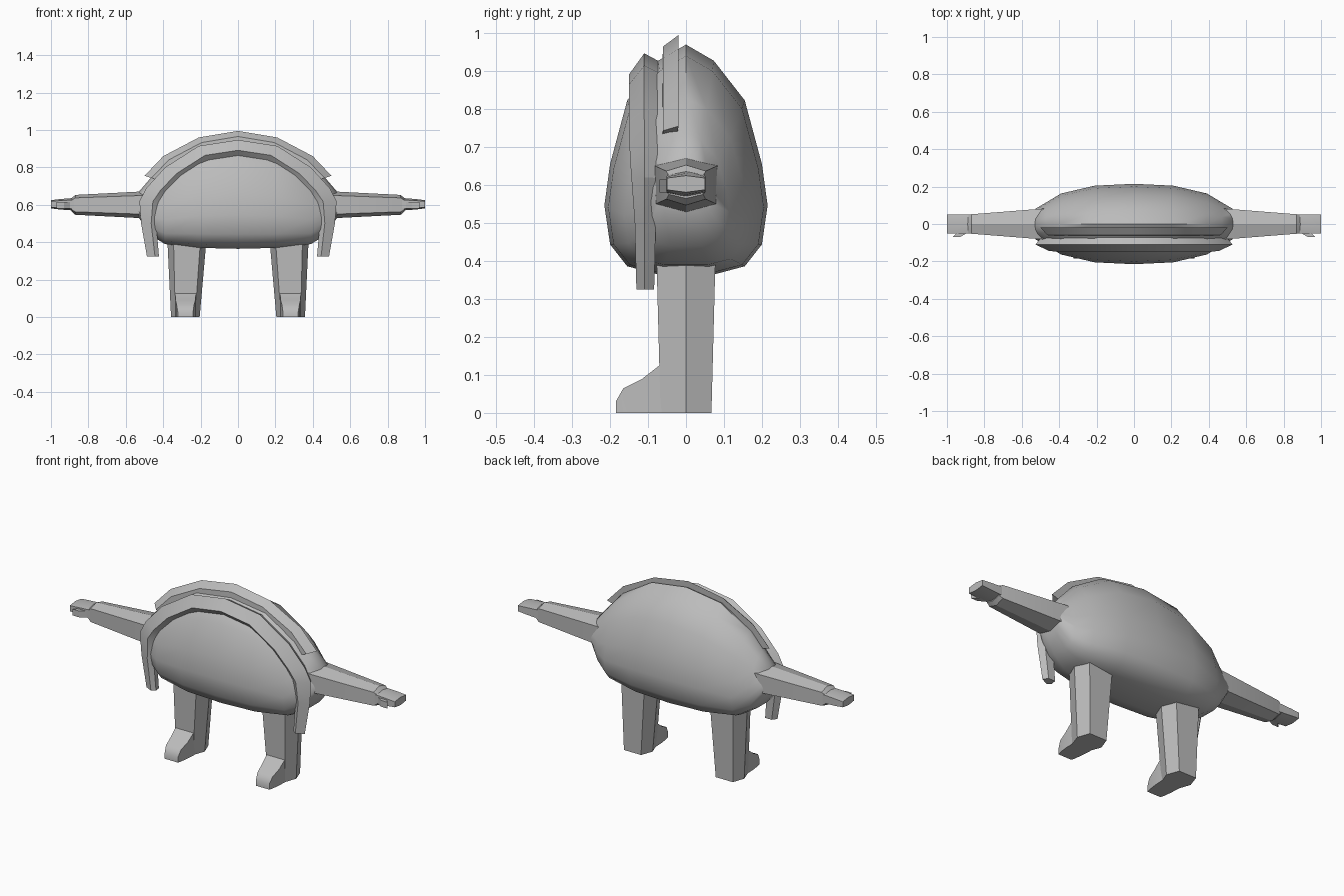
import bpy, bmesh, math

if "Cube" in bpy.data.objects:
    bpy.data.objects.remove(bpy.data.objects["Cube"], do_unlink=True)

COLOR = (0.5, 0.5, 0.5, 1)
grey = bpy.data.materials.new("plain grey")
grey.use_nodes = True
grey.diffuse_color = COLOR
grey.node_tree.nodes["Principled BSDF"].inputs["Base Color"].default_value = COLOR


def loft(name, rings, angle=25):
    """Skin a list of equal-length closed rings and cap both ends."""
    bm = bmesh.new()
    loops = [[bm.verts.new(p) for p in ring] for ring in rings]
    n = len(loops[0])
    for a, b in zip(loops, loops[1:]):
        for i in range(n):
            j = (i + 1) % n
            bm.faces.new((a[i], a[j], b[j], b[i]))
    bm.faces.new(loops[0])
    bm.faces.new(loops[-1])
    bmesh.ops.recalc_face_normals(bm, faces=bm.faces)
    mesh = bpy.data.meshes.new(name)
    bm.to_mesh(mesh)
    bm.free()
    mesh.materials.append(grey)
    obj = bpy.data.objects.new(name, mesh)
    bpy.context.collection.objects.link(obj)
    bpy.ops.object.select_all(action="DESELECT")
    obj.select_set(True)
    bpy.context.view_layer.objects.active = obj
    bpy.ops.object.shade_smooth_by_angle(angle=math.radians(angle))
    return obj


def both_ways(stations):
    """Mirror a half path, starting at the centre, into a full one."""
    return [(-s[0], *s[1:]) for s in reversed(stations[1:])] + stations


# Body: an egg section scaled along x (x, half depth, bottom, top)
half_egg = [(0, 1), (.34, .93), (.72, .757), (.93, .48), (1, .30),
            (.93, .13), (.72, .035), (.35, 0)]
egg = half_egg + [(0, 0)] + [(-y, z) for y, z in reversed(half_egg[1:])]
stations = both_ways([(0, .215, .365, .97), (.21, .205, .37, .94),
                      (.39, .163, .39, .83), (.47, .115, .44, .74),
                      (.53, .08, .53, .67)])
loft("body", [[(x, d * y, lo + (hi - lo) * z) for y, z in egg]
              for x, d, lo, hi in stations], 50)


def band(name, path, section, mid_y):
    """Arched strip; section holds (y, scale), path holds (x, z, thickness)."""
    base = .6
    rings = []
    for x, z, k in both_ways(path):
        ring = []
        for y, s in section:
            s = 1 - (1 - s) * k
            height = base + (z - base) * s if z > base else z
            ring.append((x * s, mid_y + (y - mid_y) * k, height))
        rings.append(ring)
    loft(name, rings)


# Crest on top and the fringe that hangs down both sides
band("crest", [(0, .995, 1), (.21, .96, 1), (.4, .86, 1), (.5, .755, 1)],
     [(-.02, 1), (-.06, .925), (-.062, .84), (-.022, .84)], -.04)
band("fringe", [(0, .947, 1), (.21, .915, 1), (.39, .80, 1), (.49, .69, .95),
                (.527, .62, .85), (.518, .5, .65), (.487, .325, .55)],
     [(-.11, 1), (-.065, .93), (-.065, .78), (-.125, .76), (-.15, .84)], -.107)


def hexagon(y, z):
    return [(0, z), (y, z * .7), (y, -z * .7), (0, -z), (-y, -z * .7), (-y, z * .7)]


for side, word in ((1, "left"), (-1, "right")):
    # Arm, hand and thumb
    loft(word + "_arm", [[(side * x, y, .6 + z) for y, z in hexagon(d, h)]
                         for x, d, h in ((.46, .084, .074), (.54, .078, .07),
                                         (.87, .052, .053), (.89, .045, .035))])
    loft(word + "_hand", [[(side * x, y, .603 + z) for y, z in hexagon(d, h)]
                          for x, d, h in ((.87, .05, .034), (.95, .051, .028),
                                          (1, .05, .022))])
    loft(word + "_thumb", [[(side * x, y, z) for x, y in
                            ((.88, -.04), (.93, -.07), (.97, -.07), (.94, -.04))]
                           for z in (.58, .615)])
    # Leg: six-sided, (z, inner x, outer x, half depth, front inner, front outer)
    loft(word + "_leg", [[(side * x, y, z) for x, y in
                          ((a, 0), (c, d), (e, d), (b, 0), (e, -d), (c, -d))]
                         for z, a, b, d, c, e in
                         ((0, .205, .358, .067, .23, .335),
                          (.42, .168, .378, .078, .2, .345))])
    # Foot: toe wedge ending in a rounded tip
    loft(word + "_foot", [[(side * a, y, 0), (side * b, y, 0),
                           (side * b, y, h), (side * a, y, h)]
                          for y, h, a, b in ((-.05, .14, .225, .336),
                                             (-.07, .125, .225, .336),
                                             (-.115, .09, .228, .334),
                                             (-.165, .065, .235, .328),
                                             (-.185, .03, .24, .322))], 40)
